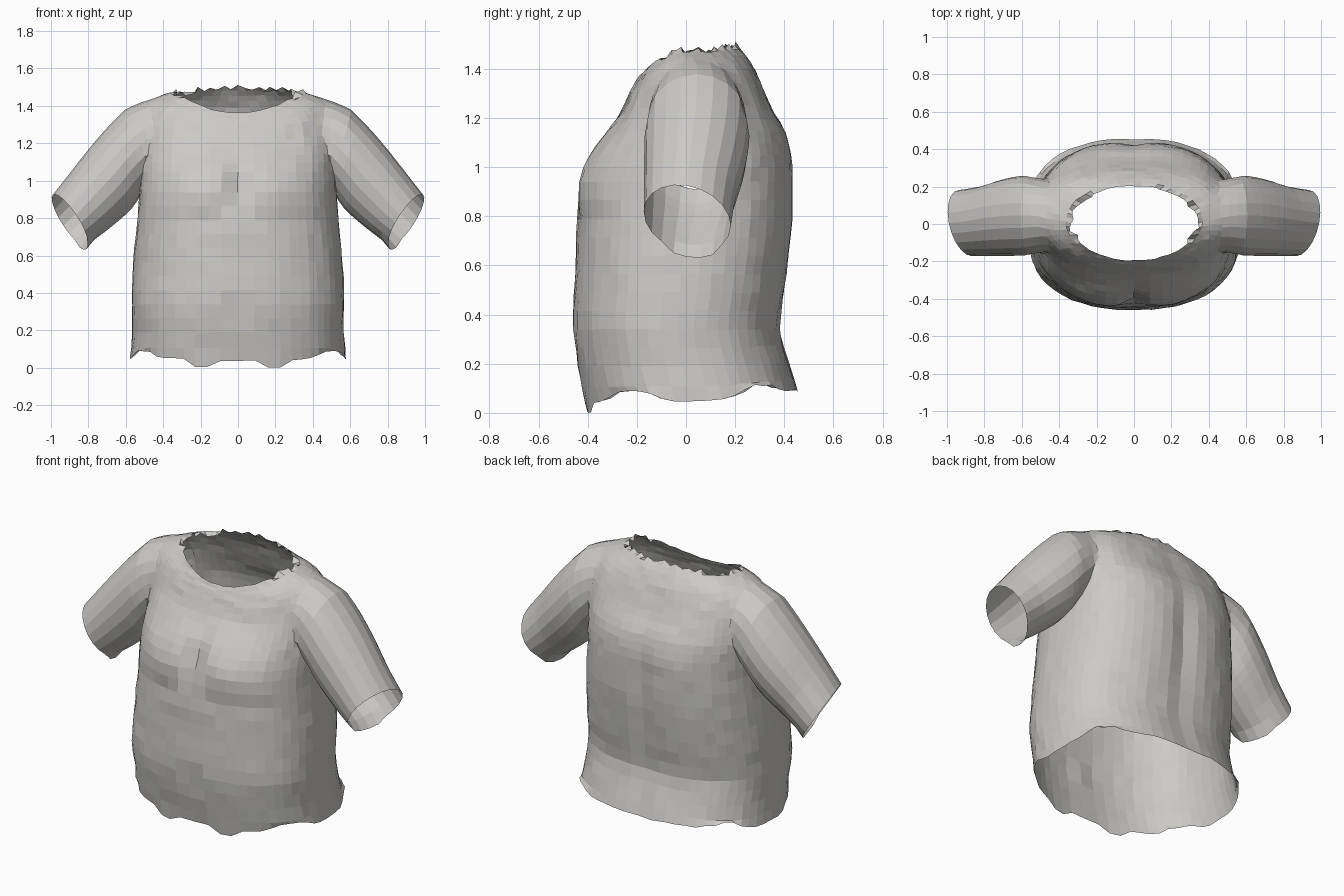
import bpy, bmesh, math, random
from mathutils import Vector

random.seed(4)
if "Cube" in bpy.data.objects:
    bpy.data.objects.remove(bpy.data.objects["Cube"])

cloth = bpy.data.materials.new("light grey cloth")
cloth.use_nodes = True
colour = (0.6, 0.59, 0.57, 1)
cloth.diffuse_color = colour
cloth.node_tree.nodes["Principled BSDF"].inputs["Base Color"].default_value = colour


def spline(rows, steps):
    """Smoothly interpolate rows of section sizes."""
    out = []
    for i in range(len(rows) - 1):
        four = [rows[max(i - 1, 0)], rows[i], rows[i + 1], rows[min(i + 2, len(rows) - 1)]]
        for k in range(steps):
            t = k / steps
            out.append([b + t * (c - a) / 2 + t * t * (a - 2.5 * b + 2 * c - d / 2)
                        + t ** 3 * (1.5 * (b - c) + (d - a) / 2)
                        for a, b, c, d in zip(*four)])
    return out + [list(rows[-1])]


def loft(name, rings):
    """Closed tube; the caps get slot 1 so they can be opened later."""
    bm = bmesh.new()
    loops = [[bm.verts.new(p) for p in ring] for ring in rings]
    n = len(loops[0])
    for a, b in zip(loops, loops[1:]):
        for i in range(n):
            j = (i + 1) % n
            bm.faces.new((a[i], a[j], b[j], b[i]))
    for ring in (loops[0], loops[-1]):
        hub = bm.verts.new(sum((v.co for v in ring), Vector()) / n)
        for i in range(n):
            bm.faces.new((ring[i], ring[(i + 1) % n], hub)).material_index = 1
    bmesh.ops.recalc_face_normals(bm, faces=bm.faces)
    mesh = bpy.data.meshes.new(name)
    bm.to_mesh(mesh)
    bm.free()
    mesh.materials.append(cloth)
    mesh.materials.append(cloth)
    obj = bpy.data.objects.new(name, mesh)
    bpy.context.collection.objects.link(obj)
    return obj


def bell(value, centre, width):
    return math.exp(-((value - centre) / width) ** 2)


def power(value, exponent):
    return math.copysign(abs(value) ** exponent, value)


def torso_ring(row, count=56):
    """Rounded section with bust, navel and spine relief."""
    w, front, back, z_front, z_side, z_back, squareness = row
    points = []
    middle = (front + back) / 2
    for i in range(count):
        a = math.tau * i / count
        x = w * power(math.cos(a), 2 / squareness)
        s = power(math.sin(a), 2 / squareness)
        y = middle + s * (back - front) / 2
        z = z_side + ((z_back if s > 0 else z_front) - z_side) * s * s
        if s < 0:
            y += 0.05 * bell(x, 0, 0.05) * bell(z, 1.0, 0.09)
            y += 0.02 * bell(x, 0, 0.05) * bell(z, 0.32, 0.04)
            y += 0.01 * bell(z, 0.79 + 0.1 * bell(x, 0, 0.1), 0.07) * bell(x, 0, 0.4)
            y -= 0.012 * bell(abs(x), 0.24, 0.15) * bell(z, 0.96, 0.1)
        else:
            y -= 0.025 * bell(x, 0, 0.07) * bell(z, 0.75, 0.5)
        points.append(Vector((x, y, z)) + Vector([random.uniform(-0.003, 0.003) for _ in "xyz"]))
    return points


# Torso sections: half width, front, back, heights at front, side and back, squareness
torso_rows = [
    (0.578, -0.41, 0.457, 0.045, 0.06, 0.10, 2.4),
    (0.565, -0.44, 0.42, 0.20, 0.20, 0.22, 2.4),
    (0.568, -0.46, 0.385, 0.35, 0.35, 0.35, 2.4),
    (0.563, -0.455, 0.405, 0.5, 0.5, 0.5, 2.4),
    (0.553, -0.45, 0.425, 0.65, 0.65, 0.65, 2.4),
    (0.538, -0.445, 0.438, 0.8, 0.8, 0.8, 2.45),
    (0.528, -0.435, 0.44, 0.95, 0.95, 0.95, 2.45),
    (0.527, -0.395, 0.435, 1.06, 1.06, 1.06, 2.4),
    (0.525, -0.335, 0.41, 1.14, 1.17, 1.15, 2.4),
    (0.52, -0.275, 0.365, 1.22, 1.28, 1.23, 2.4),
    (0.51, -0.24, 0.325, 1.29, 1.385, 1.31, 2.3),
    (0.47, -0.22, 0.285, 1.33, 1.445, 1.40, 2.2),
    (0.40, -0.205, 0.245, 1.355, 1.47, 1.465, 2.1),
    (0.34, -0.195, 0.205, 1.375, 1.485, 1.51, 2.0),
]
shirt = loft("shirt", [torso_ring(r) for r in spline(torso_rows, 2)])

# Sleeve sections: top x and z, bottom x and z, centre y, half depth, slant
sleeve_rows = [
    (0.36, 1.37, 0.36, 1.08, 0.045, 0.1, 0),
    (0.46, 1.445, 0.42, 1.04, 0.045, 0.18, 0),
    (0.56, 1.425, 0.47, 0.99, 0.045, 0.208, 0),
    (0.65, 1.345, 0.52, 0.93, 0.045, 0.213, 0),
    (0.73, 1.26, 0.57, 0.86, 0.04, 0.21, 0),
    (0.81, 1.165, 0.635, 0.80, 0.03, 0.2, 0.01),
    (0.90, 1.05, 0.715, 0.735, 0.015, 0.185, 0.02),
    (0.99, 0.935, 0.81, 0.665, 0.005, 0.177, 0.045),
]


def sleeve_ring(row, side, count=20):
    top_x, top_z, low_x, low_z, mid_y, depth, slant = row
    points = []
    for i in range(count):
        a = math.tau * i / count
        t = (1 + math.cos(a)) / 2
        s = math.sin(a)
        points.append(Vector((side * (low_x + t * (top_x - low_x) + slant * s * 0.75),
                              mid_y + depth * s,
                              low_z + t * (top_z - low_z) - slant * s * 0.65)))
    return points


sleeves = []
for name, side in (("left_sleeve", 1), ("right_sleeve", -1)):
    sleeve = loft(name, [sleeve_ring(r, side) for r in spline(sleeve_rows, 2)])
    sleeve.hide_render = True
    sleeves.append(sleeve)
    union = shirt.modifiers.new(name, "BOOLEAN")
    union.operation = "UNION"
    union.solver = "EXACT"
    union.object = sleeve

# Fuse the sleeves into the torso, then discard the helper tubes
graph = bpy.context.evaluated_depsgraph_get()
fused = bpy.data.meshes.new_from_object(shirt.evaluated_get(graph))
shirt.modifiers.clear()
shirt.data = fused
for sleeve in sleeves:
    bpy.data.objects.remove(sleeve)

# Open the neck, hem and cuffs
bm = bmesh.new()
bm.from_mesh(fused)
bmesh.ops.delete(bm, geom=[f for f in bm.faces if f.material_index == 1], context="FACES")

# Blend the shoulders into the sleeves
def shoulder_verts():
    return [v for v in bm.verts if 0.4 < abs(v.co.x) < 0.58 and v.co.z > 1.15]


bmesh.ops.remove_doubles(bm, verts=shoulder_verts(), dist=0.015)
blend = shoulder_verts()
for _ in range(3):
    bmesh.ops.smooth_vert(bm, verts=blend, factor=0.5,
                          use_axis_x=True, use_axis_y=True, use_axis_z=True)

# Ragged edges
for v in [v for v in bm.verts if v.is_boundary]:
    x, y, z = v.co
    if z < 0.3:
        if y < 0:
            v.co.z -= 0.06 * max(0, 1 - abs(abs(x) - 0.2) / 0.08)
        v.co.z += 0.05 * bell(y, -0.22, 0.1) + 0.05 * bell(y, 0.3, 0.09)
        v.co.z += random.uniform(-0.006, 0.006)
    elif z > 1.2 and y > -0.1:
        v.co.z += random.uniform(-0.03, 0.02) + 0.03 * bell(x, 0, 0.03)
        v.co.x *= random.uniform(0.93, 1.03)
    elif abs(x) > 0.7 and z < 0.69:
        v.co.z -= 0.02

# Rest on the ground
low = min(v.co.z for v in bm.verts)
for v in bm.verts:
    v.co.z -= low
for f in bm.faces:
    f.material_index = 0
    f.smooth = False
bm.to_mesh(fused)
bm.free()
fused.materials.clear()
fused.materials.append(cloth)
